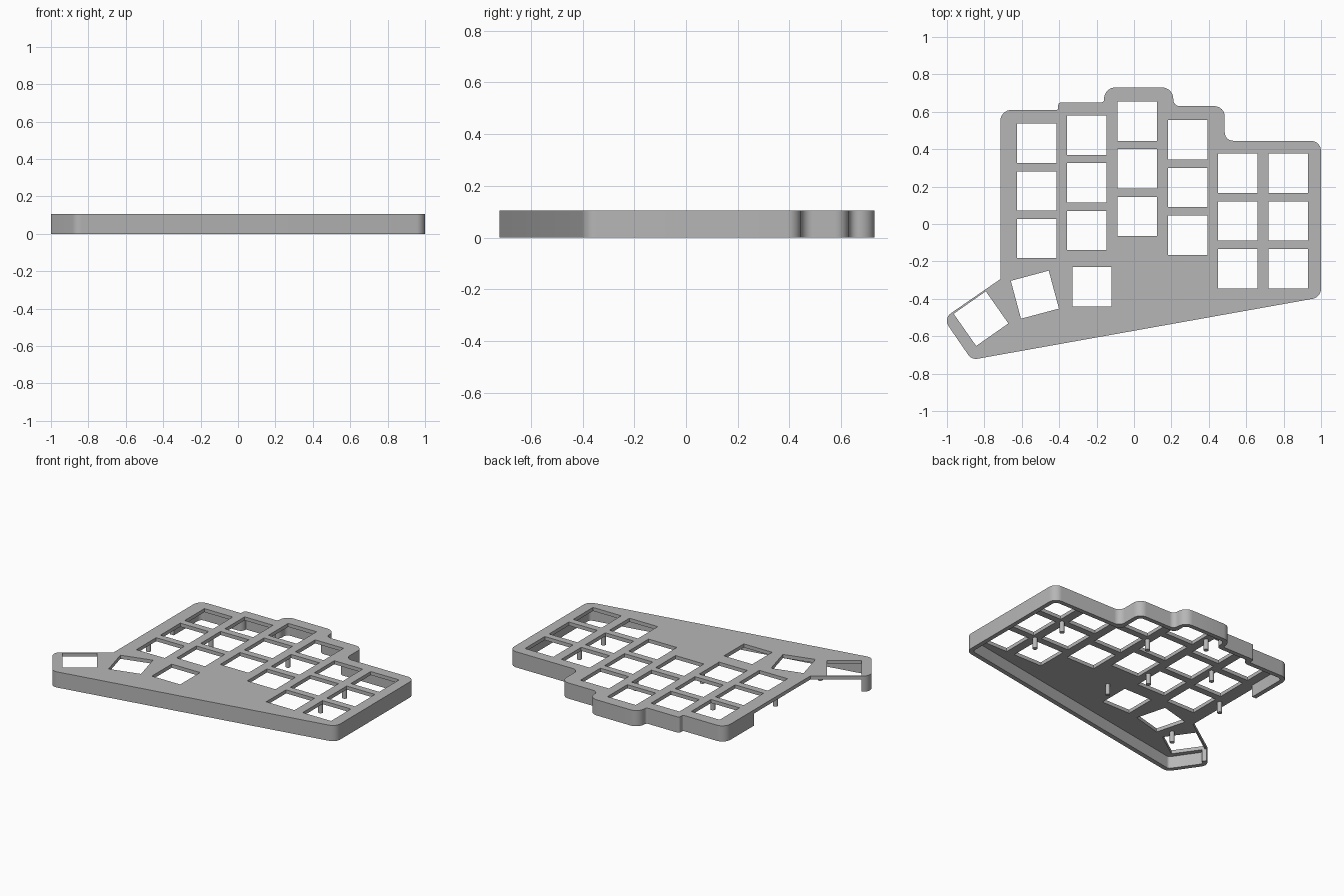
import bpy, bmesh, math
from mathutils import Vector, Matrix

if "Cube" in bpy.data.objects:
    bpy.data.objects.remove(bpy.data.objects["Cube"])

HEIGHT, PLATE_Z, WALL = 0.105, 0.081, 0.03
KEY = 0.21
ARC = 8

grey = bpy.data.materials.new("plain_grey")
grey.diffuse_color = (0.47, 0.47, 0.47, 1)
grey.use_nodes = True
grey.node_tree.nodes["Principled BSDF"].inputs["Base Color"].default_value = grey.diffuse_color

# Case outline, clockwise from the open left side: x, y, corner radius
OUTLINE = [(-.715, .30, 0), (-.715, .61, .06), (-.405, .61, .01), (-.405, .65, .015),
           (-.16, .65, .015), (-.16, .73, .06), (.21, .73, .06), (.21, .63, .035),
           (.485, .63, .055), (.485, .445, .045), (1, .445, .055), (1, -.392, .055),
           (-.868, -.726, .05), (-1.02, -.505, .05), (-.97, -.471, 0)]
NOTCH = [(-.715, -.295, 0)]


def turn(a, b, c):
    return (b - a).cross(c - b)


def rounded(corners, closed):
    """Replace each corner that has a radius by an arc."""
    pts, n = [], len(corners)
    for i, (x, y, r) in enumerate(corners):
        p = Vector((x, y))
        if r == 0 or (not closed and i in (0, n - 1)):
            pts.append(p)
            continue
        u = (Vector(corners[i - 1][:2]) - p).normalized()
        v = (Vector(corners[(i + 1) % n][:2]) - p).normalized()
        half = u.angle(v) / 2
        mid = p + (u + v).normalized() * r / math.sin(half)
        start = p + u * r / math.tan(half) - mid
        end = p + v * r / math.tan(half) - mid
        sweep = math.copysign(math.pi - 2 * half, start.cross(end))
        for k in range(ARC + 1):
            pts.append(mid + Matrix.Rotation(sweep * k / ARC, 2) @ start)
    return pts


def inset(corners, t):
    """Shift an open clockwise path to its inner side."""
    pts = [Vector(c[:2]) for c in corners]
    out = []
    for i, p in enumerate(pts):
        dirs = []
        if i > 0:
            dirs.append((p - pts[i - 1]).normalized())
        if i < len(pts) - 1:
            dirs.append((pts[i + 1] - p).normalized())
        norms = [Vector((d.y, -d.x)) for d in dirs]
        m = sum(norms, Vector((0, 0))).normalized()
        q = p + m * t / m.dot(norms[0])
        r = corners[i][2]
        if r:
            convex = turn(pts[i - 1], p, pts[i + 1]) < 0
            r = max(r - t, .004) if convex else min(r + t, .034)
        out.append((q.x, q.y, r))
    return out


def finish(bm, name):
    bmesh.ops.recalc_face_normals(bm, faces=bm.faces)
    mesh = bpy.data.meshes.new(name)
    bm.to_mesh(mesh)
    bm.free()
    mesh.materials.append(grey)
    ob = bpy.data.objects.new(name, mesh)
    bpy.context.collection.objects.link(ob)
    bpy.ops.object.select_all(action='DESELECT')
    ob.select_set(True)
    bpy.context.view_layer.objects.active = ob
    bpy.ops.object.shade_smooth_by_angle(angle=math.radians(30))
    return ob


# Switch cutouts: column x, top key y, then three angled thumb keys
keys = [(x, top - .255 * row, 0)
        for x, top in [(-.52, .432), (-.252, .475), (.018, .55),
                       (.288, .45), (.555, .271), (.825, .271)]
        for row in range(3)]
keys += [(-.225, -.335, 0), (-.53, -.378, 15), (-.818, -.506, 35)]

# Top plate with square holes
bm = bmesh.new()


def add_loop(points):
    vs = [bm.verts.new((p[0], p[1], PLATE_Z)) for p in points]
    for i, v in enumerate(vs):
        bm.edges.new((vs[i - 1], v))


add_loop(rounded(OUTLINE + NOTCH, True))
h = KEY / 2
for x, y, deg in keys:
    rot = Matrix.Rotation(math.radians(deg), 2)
    add_loop([Vector((x, y)) + rot @ Vector(c)
              for c in ((-h, -h), (h, -h), (h, h), (-h, h))])
bmesh.ops.triangle_fill(bm, edges=bm.edges[:], use_beauty=True, normal=(0, 0, 1))
top = bmesh.ops.extrude_face_region(bm, geom=bm.faces[:])["geom"]
bmesh.ops.translate(bm, verts=[g for g in top if isinstance(g, bmesh.types.BMVert)],
                    vec=(0, 0, HEIGHT - PLATE_Z))
finish(bm, "top_plate")

# Side wall, open along the upper left edge
bm = bmesh.new()
outer, inner = rounded(OUTLINE, False), rounded(inset(OUTLINE, WALL), False)
rings = []
for o, i in zip(outer, inner):
    rings.append([bm.verts.new((p.x, p.y, z))
                  for p, z in ((o, 0), (o, PLATE_Z), (i, PLATE_Z), (i, 0))])
for a, b in zip(rings, rings[1:]):
    for k in range(4):
        bm.faces.new((a[k - 1], a[k], b[k], b[k - 1]))
bm.faces.new(rings[0])
bm.faces.new(rings[-1])
finish(bm, "side_wall")

# Support pins below the plate
PINS = [(.69, .143), (.69, -.112), (.153, .31), (-.118, .54), (-.01, -.26),
        (-.118, -.005), (-.388, .27), (-.67, .01), (-.68, -.45)]
bm = bmesh.new()
low = .01
for x, y in PINS:
    bmesh.ops.create_cone(bm, cap_ends=True, segments=20, radius1=.015, radius2=.015,
                          depth=PLATE_Z - low,
                          matrix=Matrix.Translation((x, y, (PLATE_Z + low) / 2)))
finish(bm, "support_pins")
